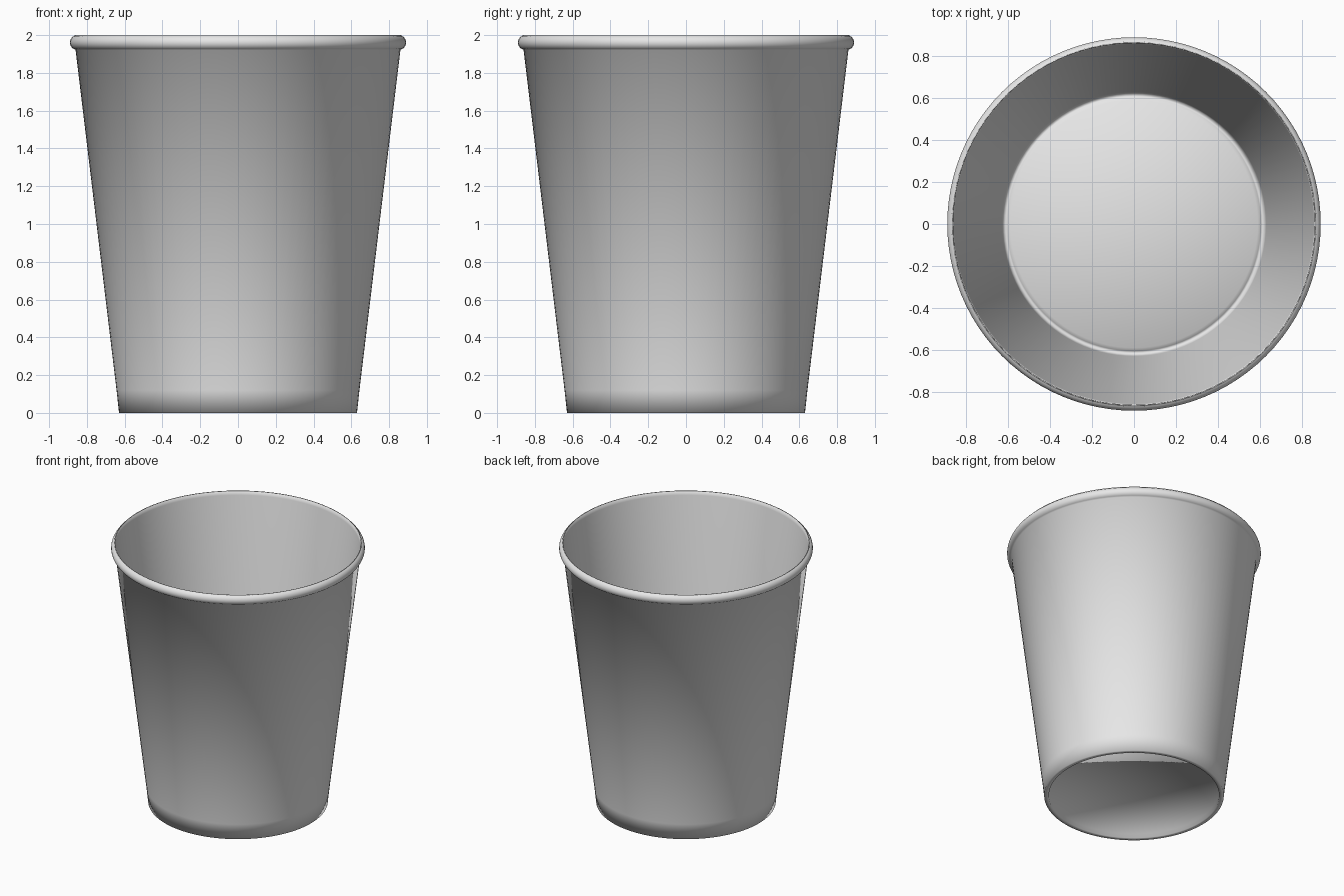
import bpy, bmesh, math

if "Cube" in bpy.data.objects:
    bpy.data.objects.remove(bpy.data.objects["Cube"])

SEG = 96
mat = bpy.data.materials.new("light grey")
mat.diffuse_color = (0.8, 0.8, 0.8, 1)
mat.use_nodes = True
mat.node_tree.nodes["Principled BSDF"].inputs["Base Color"].default_value = mat.diffuse_color

# closed cup section as (radius, z): underside, outer wall, rolled rim, inner wall, floor
under = [(0.592, 0.03), (0.597, 0.0), (0.63, 0.0)]
wall = [(0.643, 0.12), (0.86, 1.922)]
rim = [(0.852 + 0.038 * math.cos(math.radians(a)), 1.961 + 0.039 * math.sin(math.radians(a)))
       for a in range(-60, 91, 15)]
inner = [(0.848, 1.985), (0.846, 1.95), (0.63, 0.12), (0.617, 0.02), (0.605, 0.028), (0.59, 0.04)]
# the inside wall stays just within the outside wall
inner = [(0.862, 1.997), (0.857, 1.97)] + inner[2:]
rim = rim[:-1] + [(0.868, 2.0)]
profile = under + wall + rim + inner

bm = bmesh.new()
rings = [[bm.verts.new((r * math.cos(2 * math.pi * i / SEG), r * math.sin(2 * math.pi * i / SEG), z))
          for i in range(SEG)] for r, z in profile]
for a, b in zip(rings, rings[1:]):
    for i in range(SEG):
        j = (i + 1) % SEG
        bm.faces.new((a[i], a[j], b[j], b[i]))

# base disc: underside and floor
for ring, z in ((rings[0], 0.03), (rings[-1], 0.04)):
    centre = bm.verts.new((0, 0, z))
    for i in range(SEG):
        bm.faces.new((ring[i], ring[(i + 1) % SEG], centre))
bmesh.ops.recalc_face_normals(bm, faces=bm.faces)
for f in bm.faces:
    f.smooth = True

mesh = bpy.data.meshes.new("cup")
bm.to_mesh(mesh)
bm.free()
mesh.materials.append(mat)
cup = bpy.data.objects.new("cup", mesh)
bpy.context.collection.objects.link(cup)
